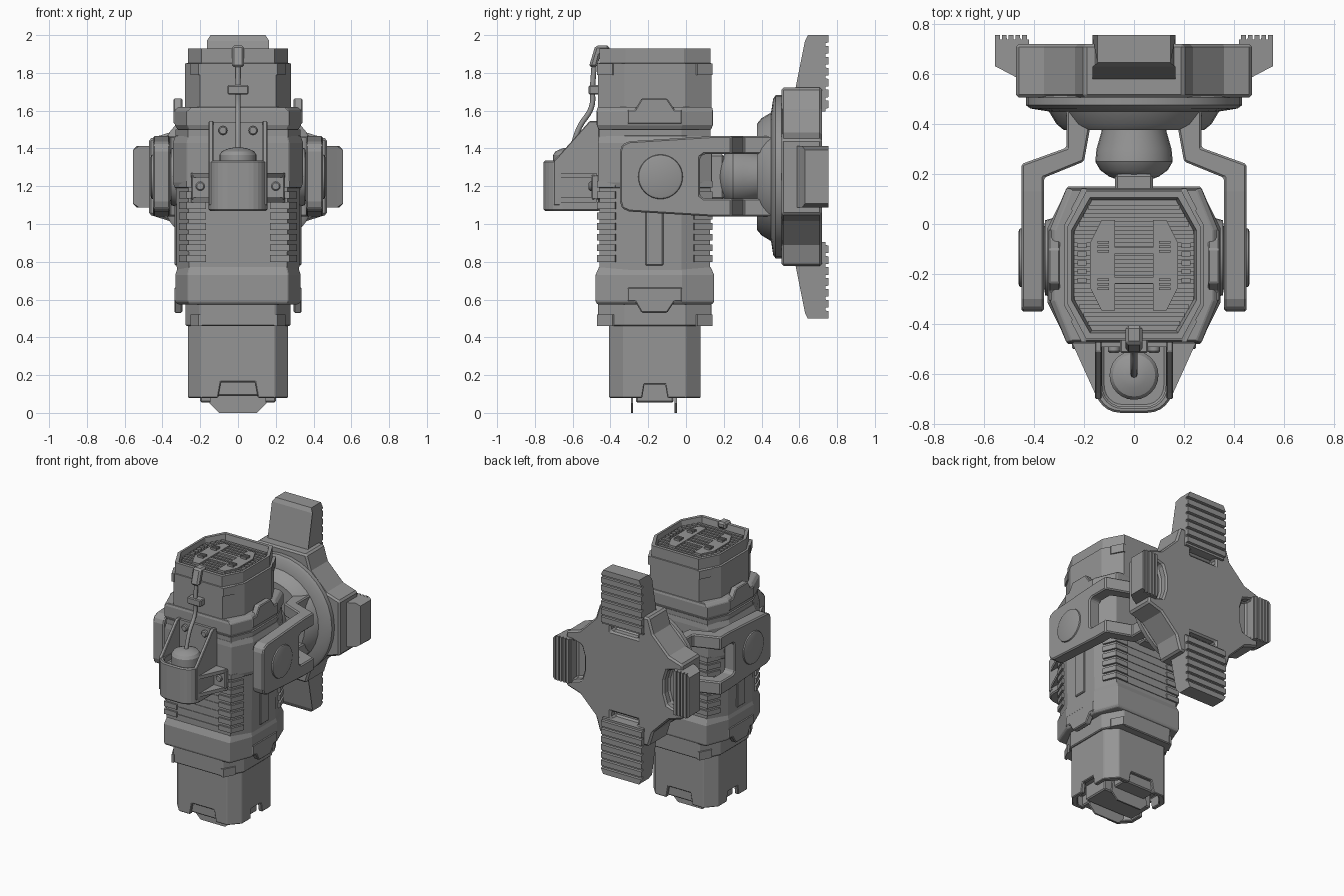
import bpy, math
from mathutils import Vector

if "Cube" in bpy.data.objects:
    bpy.data.objects.remove(bpy.data.objects["Cube"])

CY = -0.165   # body axis in y
CZ = 1.25     # mount axis in z
COL = bpy.context.scene.collection
GREY = bpy.data.materials.new("dark_grey")
GREY.diffuse_color = (.3, .3, .3, 1)
GREY.use_nodes = True
GREY.node_tree.nodes["Principled BSDF"].inputs["Base Color"].default_value = GREY.diffuse_color


def make(name, verts, faces, bevel=0.0, mirror=False, cutters=(), smooth=False):
    me = bpy.data.meshes.new(name)
    me.from_pydata(verts, [], faces)
    me.materials.append(GREY)
    ob = bpy.data.objects.new(name, me)
    COL.objects.link(ob)
    bpy.context.view_layer.objects.active = ob
    ob.select_set(True)
    bpy.ops.object.mode_set(mode='EDIT')
    bpy.ops.mesh.select_all(action='SELECT')
    bpy.ops.mesh.normals_make_consistent(inside=False)
    bpy.ops.object.mode_set(mode='OBJECT')
    if smooth:
        bpy.ops.object.shade_smooth_by_angle(angle=math.radians(32))
    ob.select_set(False)
    for cutter, op in cutters:
        m = ob.modifiers.new("cut", 'BOOLEAN')
        m.object, m.operation, m.solver = cutter, op, 'EXACT'
        cutter.hide_render = True
        cutter.hide_set(True)
    if bevel:
        m = ob.modifiers.new("bevel", 'BEVEL')
        m.width, m.segments, m.limit_method = bevel, 1, 'ANGLE'
    if mirror:
        ob.modifiers.new("mirror", 'MIRROR')
    return ob


def prisms(name, parts, axis, **kw):
    """parts = (polygon, start, end); polygon is yz, xz or xy for axis x, y, z"""
    put = {'x': lambda p, t: (t, p[0], p[1]), 'y': lambda p, t: (p[0], t, p[1]),
           'z': lambda p, t: (p[0], p[1], t)}[axis]
    v, f = [], []
    for poly, a, b in parts:
        o, n = len(v), len(poly)
        v += [put(p, a) for p in poly] + [put(p, b) for p in poly]
        f += [[o + i for i in range(n)], [o + n + i for i in range(n)]]
        f += [[o + i, o + (i + 1) % n, o + n + (i + 1) % n, o + n + i] for i in range(n)]
    return make(name, v, f, **kw)


def rect(x0, x1, y0, y1):
    return [(x0, y0), (x1, y0), (x1, y1), (x0, y1)]


def loft(name, rings, **kw):
    n = len(rings[0])
    f = [list(range(n)), [(len(rings) - 1) * n + i for i in range(n)]]
    for k in range(len(rings) - 1):
        f += [[k * n + i, k * n + (i + 1) % n, (k + 1) * n + (i + 1) % n, (k + 1) * n + i] for i in range(n)]
    return make(name, [p for r in rings for p in r], f, **kw)


def octo(z, hx, fx, hy, fy):
    q = [(fx, hy), (hx, fy), (hx, -fy), (fx, -hy), (-fx, -hy), (-hx, -fy), (-hx, fy), (-fx, hy)]
    return [(x, CY + y, z) for x, y in q]


def lathe(name, profile, axis, c, n=32, **kw):
    """profile = (position along axis, radius)"""
    rings = []
    for t, r in profile:
        ring = []
        for i in range(n):
            a = 2 * math.pi * i / n
            u, w = r * math.cos(a), r * math.sin(a)
            ring.append({'x': (t, c[0] + u, c[1] + w), 'y': (c[0] + u, t, c[1] + w),
                         'z': (c[0] + u, c[1] + w, t)}[axis])
        rings.append(ring)
    return loft(name, rings, smooth=True, **kw)


# --- lower nozzle with notched, hollow end ---
hollow = loft("nozzle_hollow_cutter", [octo(-0.1, .235, .17, .213, .14), octo(.16, .235, .17, .213, .14)])
notch_f = prisms("notch_front_cutter", [([(-.12, 0), (.12, 0), (.09, .165), (-.09, .165)], -.6, .3)], 'y')
notch_s = prisms("notch_side_cutter", [([(-.245, 0), (-.085, 0), (-.11, .15), (-.22, .15)], -.5, .5)], 'x')
loft("lower_nozzle", [octo(.08, .265, .195, .243, .165), octo(.5, .265, .195, .243, .165)],
     cutters=[(c, 'DIFFERENCE') for c in (hollow, notch_f, notch_s)], bevel=.005)
prisms("nozzle_core", [(rect(-.2, .2, .055, .17), CY - .1, CY + .1), (rect(-.13, .13, .09, .17), CY - .225, CY + .225)],
       'y', bevel=.008)
blade = [(-.1, 0), (.1, 0), (.15, .05), (.14, .17), (-.14, .17), (-.15, .05)]
prisms("nozzle_blades", [(blade, -.292, -.28), (blade, -.06, -.048)], 'y')

# --- octagonal body sections ---
loft("lower_collar", [octo(.46, .278, .2, .3, .16), octo(.6, .278, .2, .3, .16)], bevel=.006)
loft("lower_band", [octo(.575, .32, .258, .305, .14), octo(.59, .332, .267, .314, .145),
                    octo(.73, .332, .267, .314, .145), octo(.775, .318, .258, .294, .14)], bevel=.004)
loft("mid_body", [octo(.74, .324, .26, .292, .14), octo(1.5, .33, .265, .296, .14)])
loft("hinge_band", [octo(1.19, .335, .265, .296, .15), octo(1.22, .345, .27, .302, .15),
                    octo(1.43, .345, .27, .302, .15), octo(1.47, .33, .262, .296, .14)], bevel=.004)
loft("upper_band", [octo(1.5, .32, .26, .298, .14), octo(1.525, .335, .27, .308, .145),
                    octo(1.6, .335, .27, .308, .145), octo(1.62, .315, .25, .302, .14)], bevel=.004)
loft("head", [octo(1.58, .28, .2, .3, .16), octo(1.85, .28, .2, .3, .16),
              octo(1.852, .266, .192, .294, .155), octo(1.93, .266, .192, .294, .155),
              octo(1.93, .25, .176, .27, .14), octo(1.875, .24, .168, .26, .135)])

# raised side humps on both bands, and side panel strips
hump = [(-.31, 1.53), (-.31, 1.605), (-.27, 1.605), (-.235, 1.665), (-.1, 1.665), (-.06, 1.605), (-.02, 1.605), (-.02, 1.53)]
low = [(y, 2.195 - z) for y, z in hump]
prisms("side_humps", [(hump, .295, .341), (low, .295, .337),
                      (rect(-.215, -.12, .78, 1.1), .31, .335)], 'x', mirror=True, bevel=.006)

# corner ribs on the body and shallow front and back ribs
parts = []
for i in range(8):
    z = .80 + .056 * i
    pad = [(.17, -.47), (.272, -.47), (.312, -.375), (.28, -.365), (.17, -.44)]
    parts += [(pad, z, z + .036), ([(x, 2 * CY - y) for x, y in pad], z, z + .036)]
    parts += [(rect(0, .17, -.462, -.43), z, z + .02), (rect(0, .17, .1, .132), z, z + .02)]
prisms("body_ribs", parts, 'z', mirror=True)

# corner clips on the collar and the head
parts = []
for z0, z1 in ((.46, .52), (1.79, 1.85)):
    for s in (1, -1):
        clip = [(.19, CY + s * .306), (.21, CY + s * .306), (.252, CY + s * .225), (.235, CY + s * .2)]
        parts.append((clip, z0, z1))
prisms("corner_clips", parts, 'z', mirror=True)

# --- top grille ---
parts = []
for i in range(15):
    y = -.231 + .033 * i
    w = .24 if abs(y) < .13 else .24 - (abs(y) - .13) * .56
    parts.append((rect(-w, w, CY + y - .009, CY + y + .009), 1.86, 1.898))
prisms("grille_fins", parts, 'z')
plate = [(.075, .18), (.13, .18), (.175, .09), (.175, -.09), (.13, -.18), (.075, -.18)]
parts = [([(x, CY + y) for x, y in plate], 1.87, 1.908)]
for s in (-1, 1):
    for k in range(3):
        y = CY + s * .075 + (k - 1) * .018
        parts.append((rect(.1, .145, y - .005, y + .005), 1.9, 1.922))
    parts.append((rect(0, .08, CY + s * .06 - .012, CY + s * .06 + .012), 1.87, 1.906))
parts += [(rect(.19, .225, CY - .07 + .035 * k, CY - .05 + .035 * k), 1.87, 1.912) for k in range(5)]
prisms("grille_plates", parts, 'z', mirror=True)

# --- front canister holder, hollow at the top ---
arc = [(.055 + .1 * math.cos(a), -.655 - .1 * math.sin(a)) for a in [i * math.pi / 12 for i in range(7)]]
cup = [(.155, -.46)] + arc + [(-x, y) for x, y in reversed(arc)] + [(-.155, -.46)]
well = prisms("cup_well_cutter", [([(.82 * x, -.6 + .84 * (y + .6)) for x, y in cup], 1.28, 1.5)], 'z')
prisms("canister_cup", [(cup, 1.07, 1.335)], 'z', bevel=.008, cutters=[(well, 'DIFFERENCE')])
lathe("canister", [(1.25, .098), (1.365, .098), (1.385, .085), (1.4, .05), (1.405, .02)], 'z', (0, -.605), 24)
gusset = [(-.7, 1.1), (-.7, 1.335), (-.675, 1.36), (-.51, 1.545), (-.46, 1.545), (-.46, 1.1)]
prisms("cup_gussets", [(gusset, .13, .155)], 'x', mirror=True, bevel=.004)
prisms("cup_back_plate", [(rect(-.14, .14, 1.07, 1.54), -.492, -.455)], 'y')
wing = [(.13, -.71), (.155, -.68), (.248, -.475), (.1, -.475)]
prisms("cup_wings", [(wing, 1.245, 1.27), (wing, 1.115, 1.14)], 'z', mirror=True)
prisms("wing_brackets", [(rect(.15, .247, 1.13, 1.26), -.5, -.455)], 'y', mirror=True, bevel=.005)
for n, x, z in (("upper_bolts", .08, 1.495), ("bracket_bolts", .2, 1.2)):
    lathe(n, [(-.515, .018), (-.508, .024), (-.48, .024)], 'y', (x, z), 12, mirror=True)

# --- cable with clamp and plug ---
cu = bpy.data.curves.new("cable", 'CURVE')
cu.dimensions, cu.bevel_depth, cu.bevel_resolution, cu.resolution_u = '3D', .014, 2, 6
cu.materials.append(GREY)
sp = cu.splines.new('BEZIER')
path = [(0, -.605, 1.39), (0, -.565, 1.51), (0, -.5, 1.62), (0, -.495, 1.72), (0, -.485, 1.86)]
sp.bezier_points.add(len(path) - 1)
for b, p in zip(sp.bezier_points, path):
    b.co, b.handle_left_type, b.handle_right_type = Vector(p), 'AUTO', 'AUTO'
COL.objects.link(bpy.data.objects.new("cable", cu))
prisms("cable_clamp", [(rect(-.055, .055, 1.685, 1.735), -.515, -.46)], 'y', bevel=.006)
prisms("cable_plug", [([(-.515, 1.83), (-.48, 1.945), (-.405, 1.945), (-.405, 1.9), (-.455, 1.89), (-.47, 1.83)],
                       -.033, .033)], 'x', bevel=.012)

# --- yoke arms, cut from a plan outline by a side outline ---
side = prisms("yoke_side_cutter", [([(-.35, 1.12), (-.338, 1.083), (-.3, 1.066), (.13, 1.04), (.6, 1.04), (.6, 1.465),
                                     (.13, 1.465), (-.3, 1.438), (-.338, 1.42), (-.35, 1.385)], 0, .8)], 'x')
window = prisms("yoke_window_cutter", [([(.075, 1.15), (.095, 1.135), (.4, 1.135), (.4, 1.37), (.095, 1.37),
                                         (.075, 1.355)], 0, .8)], 'x')
arm = [(.36, -.36), (.45, -.36), (.45, .24), (.27, .305), (.27, .47), (.16, .47), (.2, .25), (.36, .185)]
prisms("yoke_arms", [(arm, .9, 1.6)], 'z', mirror=True, bevel=.008,
       cutters=[(side, 'INTERSECT'), (window, 'DIFFERENCE')])
lathe("pivot_bosses", [(.32, .16), (.355, .15), (.36, .12), (.445, .12), (.458, .115), (.462, .105)], 'x',
      (-.135, CZ), 32, mirror=True)

# --- rear neck, ball joint and dish ---
prisms("ball_neck", [(rect(-.075, .075, 1.13, 1.37), .08, .2)], 'y', bevel=.01)
lathe("ball_joint", [(.175, .06), (.19, .1), (.215, .135), (.25, .155), (.3, .15), (.37, .13), (.48, .125)],
      'y', (0, CZ), 24)
lathe("mount_dish", [(.375, .26), (.375, .28), (.4, .31), (.45, .34), (.462, .415), (.475, .432), (.505, .432), (.52, .41)],
      'y', (0, CZ), 32)

# --- cross shaped wall plate with slots ---
quad = [(.2, .472), (.235, .36), (.36, .235), (.472, .2)]
cross = []
for sx, sz, rev in ((1, 1, 0), (1, -1, 1), (-1, -1, 0), (-1, 1, 1)):
    q = [(sx * x, CZ + sz * z) for x, z in quad]
    cross += q[::-1] if rev else q
slots = []
for s in (-1, 1):
    a, b = sorted((s * .295, s * .345))
    slots.append((rect(-.11, .11, CZ + a, CZ + b), .66, .8))
    slots.append(([(s * .42, CZ - .15), (s * .35, CZ - .13), (s * .325, CZ - .05), (s * .325, CZ + .05),
                   (s * .35, CZ + .13), (s * .42, CZ + .15)], .66, .8))
slot = prisms("slot_cutter", slots, 'y')
prisms("wall_plate", [(cross, .505, .72)], 'y', cutters=[(slot, 'DIFFERENCE')], bevel=.012)


# --- serrated feet at the four ends of the plate ---
def foot(name, d, hw, r0, r1, yf0, yf1, teeth):
    prof = [(r0, .70), (r0, yf0), (r1 - .03, yf1), (r1, yf1 + .015)]
    p = (r1 - r0) / teeth
    for k in range(teeth):
        u = r1 - k * p
        prof += [(u, .755), (u - .68 * p, .755), (u - .72 * p, .738), (u - .98 * p, .738)]
    n = len(prof)
    v = []
    for s in (-hw, hw):
        for u, y in prof:
            w = s * (.88 if u > r1 - .01 else 1)
            v.append((d[0] * u + d[1] * w, y, CZ + d[1] * u + d[0] * w))
    f = [list(range(n)), list(range(n, 2 * n))] + [[i, (i + 1) % n, n + (i + 1) % n, n + i] for i in range(n)]
    make(name, v, f)


foot("top_foot", (0, 1), .165, .345, .75, .555, .63, 7)
foot("bottom_foot", (0, -1), .165, .345, .75, .555, .63, 7)
foot("right_foot", (1, 0), .162, .42, .555, .56, .615, 5)
foot("left_foot", (-1, 0), .162, .42, .555, .56, .615, 5)
